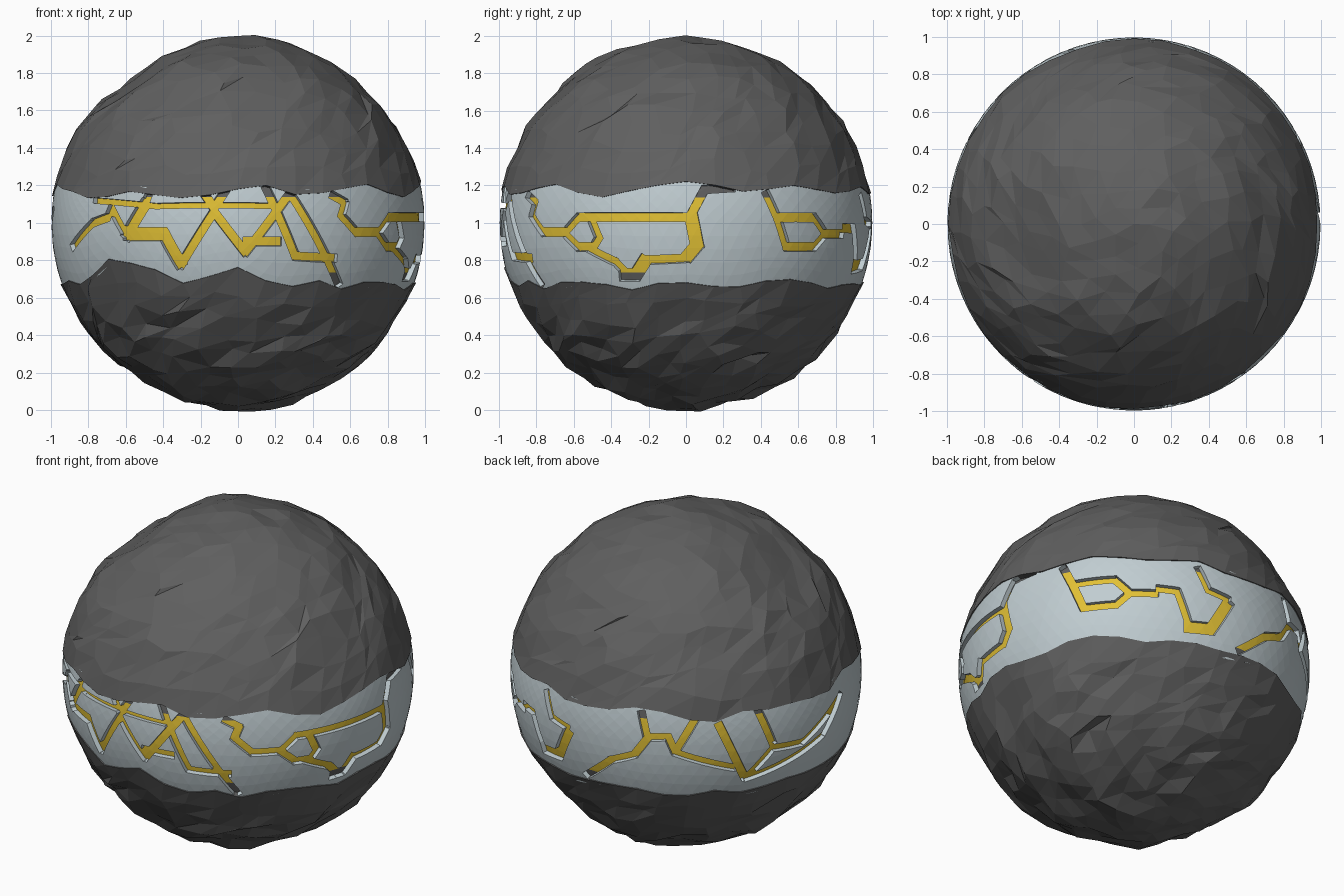
import bpy, bmesh, math, random
from mathutils import Vector, noise

random.seed(4)
if "Cube" in bpy.data.objects:
    bpy.data.objects.remove(bpy.data.objects["Cube"])


def material(name, rgb):
    m = bpy.data.materials.new(name)
    m.use_nodes = True
    m.diffuse_color = (*rgb, 1)
    m.node_tree.nodes["Principled BSDF"].inputs["Base Color"].default_value = (*rgb, 1)
    return m


ROCK = material("dark rock", (0.115, 0.115, 0.115))
METAL = material("pale metal", (0.53, 0.61, 0.64))
GOLD = material("gold", (0.76, 0.53, 0.035))


def add_object(name, bm, *mats):
    mesh = bpy.data.meshes.new(name)
    bm.normal_update()
    bm.to_mesh(mesh)
    bm.free()
    for m in mats:
        mesh.materials.append(m)
    ob = bpy.data.objects.new(name, mesh)
    ob.location.z = 1
    bpy.context.collection.objects.link(ob)
    return ob


def slice_at(bm, z, keep=0):
    # cut the mesh level at z; keep the part above (1), below (-1) or both (0)
    bmesh.ops.bisect_plane(bm, geom=bm.verts[:] + bm.edges[:] + bm.faces[:], dist=1e-5,
                           plane_co=(0, 0, z), plane_no=(0, 0, 1),
                           clear_inner=keep > 0, clear_outer=keep < 0)


def ball(subdivisions, radius):
    bm = bmesh.new()
    bmesh.ops.create_icosphere(bm, subdivisions=subdivisions, radius=radius)
    return bm


def direction(azimuth, height):
    # unit vector; azimuth 0 is the front and grows towards +x
    h = math.sqrt(max(0, 1 - height * height))
    return Vector((math.sin(azimuth) * h, -math.cos(azimuth) * h, height))


def bump(azimuth, centre, width):
    return math.exp(-((azimuth - centre) / width) ** 2)


# Wavy outlines where the rock meets the band
def upper_rim(a):
    wave = .02 * math.sin(9 * a + 1) + .01 * math.sin(4 * a)
    return .17 + wave + .05 * bump(a, 1.6, .15) - .03 * bump(a, -.95, .25)


def lower_rim(a):
    wave = .012 * math.sin(11 * a) + .008 * math.sin(5 * a)
    return .33 + wave - .13 * bump(a, -.7, .28) - .09 * bump(a, 0, .13)


# Rock caps: half balls whose rim is moved to the wavy outline, then roughened
def rock_cap(name, side, rim, rough):
    bm = ball(4, 1)
    slice_at(bm, 0, side)
    lip = [e for e in bm.edges if e.is_boundary]
    lip_verts = {v for e in lip for v in e.verts}
    for v in bm.verts:
        on_lip = v in lip_verts
        p = v.co.normalized()
        azimuth = math.atan2(p.x, -p.y)
        lat = math.asin(min(1, abs(p.z)))
        low = math.asin(rim(azimuth) + random.uniform(-.018, .018) * on_lip)
        lat = low + lat * (1 - low / (math.pi / 2))
        r = 1.003
        if not on_lip:
            # roughness grows away from the rim
            fade = min(1, (lat - low) / .25)
            # swirl the facets and jitter them
            azimuth += side * .9 * (lat - low) + random.uniform(-.05, .05)
            lat = min(math.pi / 2, lat + random.uniform(-.03, .03))
        d = direction(azimuth, side * math.sin(lat))
        if not on_lip:
            relief = rough * noise.noise(d * 5) + random.uniform(-rough, rough) * .45
            r += fade * (relief - .012)
            # worn hollow on the upper corner
            r -= .08 * max(0, 1 - (d - Vector((-.58, -.12, .78))).length / .33)
        v.co = d * min(r, 1.015)
    # turn the rim inwards so the cap has thickness
    for g in bmesh.ops.extrude_edge_only(bm, edges=lip)["geom"]:
        if isinstance(g, bmesh.types.BMVert):
            g.co *= .95
    bmesh.ops.triangulate(bm, faces=bm.faces[:])
    bmesh.ops.recalc_face_normals(bm, faces=bm.faces[:])
    add_object(name, bm, ROCK)


rock_cap("upper_rock", 1, upper_rim, .022)
rock_cap("lower_rock", -1, lower_rim, .04)


# Ball zone whose edges tuck just behind the rock rims
def zone(radius, overlap):
    bm = ball(5, 1)
    slice_at(bm, .35, -1)
    slice_at(bm, -.35, 1)
    for v in bm.verts:
        a = math.atan2(v.co.x, -v.co.y)
        rim = upper_rim(a) if v.co.z > 0 else lower_rim(a)
        v.co = direction(a, v.co.z / .35 * (rim + overlap)) * radius
    return bm


# Channel floor: gold, with rock near the rims
FLOOR_TOP, FLOOR_BOTTOM = .137, -.265
bm = zone(.968, .02)
slice_at(bm, FLOOR_TOP)
slice_at(bm, FLOOR_BOTTOM)
for f in bm.faces:
    f.material_index = 0 if FLOOR_BOTTOM < f.calc_center_median().z < FLOOR_TOP else 1
add_object("channel_floor", bm, GOLD, ROCK)

# Channel cutter: a radial block along each step of every route
HALF, WIDE, THIN = .024, .036, .015
cutter_bm = bmesh.new()


def add_block(a, b, half):
    along = (b - a).normalized() * half * .6
    across = a.cross(b).normalized() * half
    a, b = a - along, b + along
    ring = [a - across, b - across, b + across, a + across]
    inner = [cutter_bm.verts.new(p * .9) for p in ring]
    outer = [cutter_bm.verts.new(p * 1.1) for p in ring]
    cutter_bm.faces.new(inner[::-1])
    cutter_bm.faces.new(outer)
    for i in range(4):
        j = (i + 1) % 4
        cutter_bm.faces.new((inner[i], inner[j], outer[j], outer[i]))


def carve(azimuth, elevation, *route, half=HALF):
    # project a flat route onto the ball, looking from the given angles
    az, el = math.radians(azimuth), math.radians(elevation)
    points = []
    for u, v in route:
        d = math.sqrt(max(0, 1 - u * u - v * v))
        ahead = d * math.cos(el) - v * math.sin(el)
        points.append(direction(az + math.atan2(u, ahead),
                                v * math.cos(el) + d * math.sin(el)))
    for a, b in zip(points, points[1:]):
        n = math.ceil((b - a).length / .25)
        steps = [a.lerp(b, i / n).normalized() for i in range(n + 1)]
        for p, q in zip(steps, steps[1:]):
            add_block(p, q, half)


# Front channels: zigzag, crossbar, crossing and slanted pair
carve(0, 0, (-.89, -.13), (-.78, 0), (-.7, .03), (-.68, .08), (-.6, -.07))
carve(0, 0, (-.6, -.06), (-.4, -.06), (-.31, -.22), half=WIDE)
carve(0, 0, (-.31, -.23), (-.13, .06), (.04, -.16), (.28, .16))
carve(0, 0, (-.6, -.07), (-.5, .1), half=WIDE)
carve(0, 0, (-.5, .1), (-.46, .2))
carve(0, 0, (-.77, .12), (-.44, .09), (.22, .09), half=THIN)
carve(0, 0, (-.19, .17), (-.13, .08), (-.07, .17))
carve(0, 0, (.15, .19), (.31, -.18), (.52, -.19))
carve(0, 0, (.28, .16), (.54, -.33))
carve(0, 0, (.04, -.1), (.22, -.1))

# Left side channels: long loop and hooked branch
carve(90, 0, (-.85, .15), (-.81, .11), (-.83, .04), (-.77, -.05), (-.65, -.05),
      (-.58, .03), (.02, .03), (.1, .18), (.25, .19))
carve(90, 0, (-.65, -.06), (-.58, -.13), (-.5, -.13), (-.47, -.08), (-.51, .02))
carve(90, 0, (-.52, -.14), (-.38, -.21), (-.3, -.29))
carve(90, 0, (-.34, -.28), (-.27, -.28), (-.22, -.2), half=WIDE)
carve(90, 0, (-.22, -.2), (.01, -.19))
carve(90, 0, (.01, -.18), (.06, -.12), (.03, .03), half=WIDE)
carve(90, 0, (.43, .16), (.49, .03), (.69, .03), (.75, -.06), (.84, -.06))
carve(90, 0, (.49, .03), (.54, -.13), (.69, -.13), (.75, -.06))

# Back channels: hook, stepped run and wide vee
carve(144, -31, (.07, .49), (.18, .48), (.25, .29))
carve(144, -31, (.24, .28), (.38, .27), (.48, .42), half=WIDE)
carve(144, -31, (.48, .44), (.36, .49), (.3, .61))
carve(216, 24, (-.58, -.58), (-.44, -.49), (-.31, -.46), (-.23, -.36), (-.12, -.36),
      (-.08, -.45), (.03, -.27))
carve(216, 24, (-.24, -.36), (-.27, -.22))
carve(216, 24, (-.08, -.45), (.26, -.54))
carve(216, 24, (.17, -.29), (.32, -.6), (.48, -.43), (.65, -.4), (.86, -.15))
carve(216, 24, (.33, -.6), (.77, -.36), (.87, -.13))
carve(216, 24, (.39, -.2), (.48, -.4))

bmesh.ops.recalc_face_normals(cutter_bm, faces=cutter_bm.faces[:])
cutter = add_object("channel_cutter", cutter_bm, METAL)
cutter.hide_render = True

# Metal band: a thick shell with the channels cut through
band = add_object("metal_band", zone(.996, .02), METAL)
shell = band.modifiers.new("thickness", 'SOLIDIFY')
shell.thickness = .05
shell.offset = -1
cut = band.modifiers.new("channels", 'BOOLEAN')
cut.operation = 'DIFFERENCE'
cut.solver = 'EXACT'
cut.use_self = True
cut.object = cutter
graph = bpy.context.evaluated_depsgraph_get()
finished = bpy.data.meshes.new_from_object(band.evaluated_get(graph))
band.modifiers.clear()
band.data = finished
bpy.data.objects.remove(cutter)
